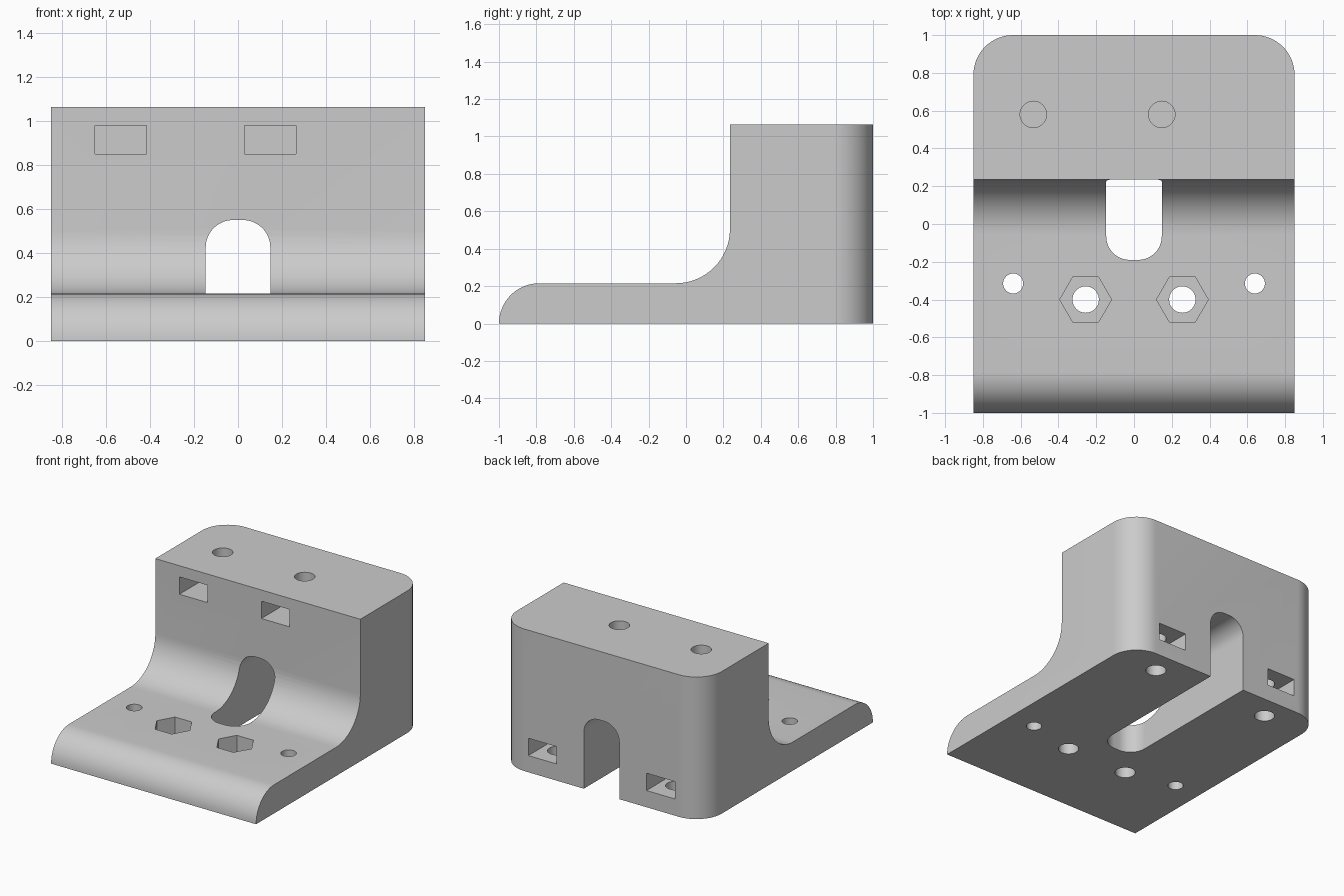
import bpy, bmesh
from math import cos, sin, radians
from mathutils import Vector

cube = bpy.data.objects.get("Cube")
if cube:
    bpy.data.objects.remove(cube, do_unlink=True)

grey = bpy.data.materials.new("plain grey")
grey.use_nodes = True
colour = (0.6, 0.6, 0.6, 1)
grey.diffuse_color = colour
grey.node_tree.nodes["Principled BSDF"].inputs["Base Color"].default_value = colour


def arc(u, v, r, start, end, steps=16):
    """Points on an arc, angles in degrees."""
    angles = [radians(start + (end - start) * i / steps) for i in range(steps + 1)]
    return [(u + r * cos(a), v + r * sin(a)) for a in angles]


def prism(name, outline, axis, low, high):
    """Extrude a 2D outline along x, y or z."""
    place = {"x": lambda u, v, d: (d, u, v),
             "y": lambda u, v, d: (u, d, v),
             "z": lambda u, v, d: (u, v, d)}[axis]
    bm = bmesh.new()
    face = bm.faces.new([bm.verts.new(place(u, v, low)) for u, v in outline])
    ext = bmesh.ops.extrude_face_region(bm, geom=[face])
    verts = [g for g in ext["geom"] if isinstance(g, bmesh.types.BMVert)]
    bmesh.ops.translate(bm, verts=verts, vec=Vector(place(0, 0, high - low)))
    bmesh.ops.recalc_face_normals(bm, faces=bm.faces)
    mesh = bpy.data.meshes.new(name)
    bm.to_mesh(mesh)
    bm.free()
    obj = bpy.data.objects.new(name, mesh)
    bpy.context.collection.objects.link(obj)
    mesh.materials.append(grey)
    return obj


def cut(target, cutter):
    """Subtract the cutter, then discard it."""
    bpy.context.view_layer.objects.active = target
    mod = target.modifiers.new("cut", "BOOLEAN")
    mod.operation, mod.solver, mod.object = "DIFFERENCE", "EXACT", cutter
    bpy.ops.object.modifier_apply(modifier=mod.name)
    bpy.data.objects.remove(cutter, do_unlink=True)


def hole(x, y, r, low, high, sides=40):
    ring = arc(x, y, r, 0, 360, sides)[:-1]
    cut(bracket, prism("hole", ring, "z", low, high))


def pocket(x, z, low, high):
    w, h = 0.1175, 0.065
    box = [(x - w, z - h), (x + w, z - h), (x + w, z + h), (x - w, z + h)]
    cut(bracket, prism("pocket", box, "y", low, high))


# Bracket body: rounded toe, flat foot, inner fillet, tall block
half, foot, top, wall, fillet = 0.85, 0.215, 1.065, 0.235, 0.29
side = (arc(foot - 1, 0, foot, 180, 90)
        + arc(wall - fillet, foot + fillet, fillet, -90, 0)
        + [(wall, top), (1, top), (1, 0)])
bracket = prism("bracket", side, "x", -half, half)

# Rounded vertical back corners
bm = bmesh.new()
bm.from_mesh(bracket.data)
corners = [e for e in bm.edges if all(v.co.y > 0.99 for v in e.verts)
           and abs(e.verts[0].co.x - e.verts[1].co.x) < 0.01]
bmesh.ops.bevel(bm, geom=corners, offset=0.21, segments=16, profile=0.5, affect="EDGES")
bm.to_mesh(bracket.data)
bm.free()

# Arched channel through the block, with a rounded slot end in the foot
w, r, front, crown = 0.147, 0.125, -0.19, 0.55
slot = ([(w, 1.2), (-w, 1.2)] + arc(r - w, front + r, r, 180, 270)
        + arc(w - r, front + r, r, 270, 360))
cut(bracket, prism("slot", slot, "z", -0.1, 0.4))
arch = ([(-w, -0.1), (w, -0.1)] + arc(w - r, crown - r, r, 0, 90)
        + arc(r - w, crown - r, r, 90, 180))
cut(bracket, prism("arch", arch, "y", 0, 1.2))

# Foot holes and hexagonal nut recesses
for s in (-1, 1):
    hole(s * 0.64, -0.315, 0.053, -0.1, 0.4)
    hole(s * 0.256, -0.4, 0.07, -0.1, 0.4)
    hole(s * 0.256, -0.4, 0.137, 0.09, 0.4, sides=6)

# Top bolt holes with front nut pockets
for x in (-0.533, 0.147):
    hole(x, 0.58, 0.07, 0.72, 1.2)
    pocket(x, 0.916, 0, 0.7)

# Bottom bolt holes with back nut pockets
for x in (-0.49, 0.49):
    hole(x, 0.82, 0.07, -0.1, 0.38)
    pocket(x, 0.19, 0.7, 1.2)

bpy.ops.object.select_all(action="DESELECT")
bracket.select_set(True)
bpy.context.view_layer.objects.active = bracket
bpy.ops.object.shade_smooth_by_angle(angle=radians(30))
